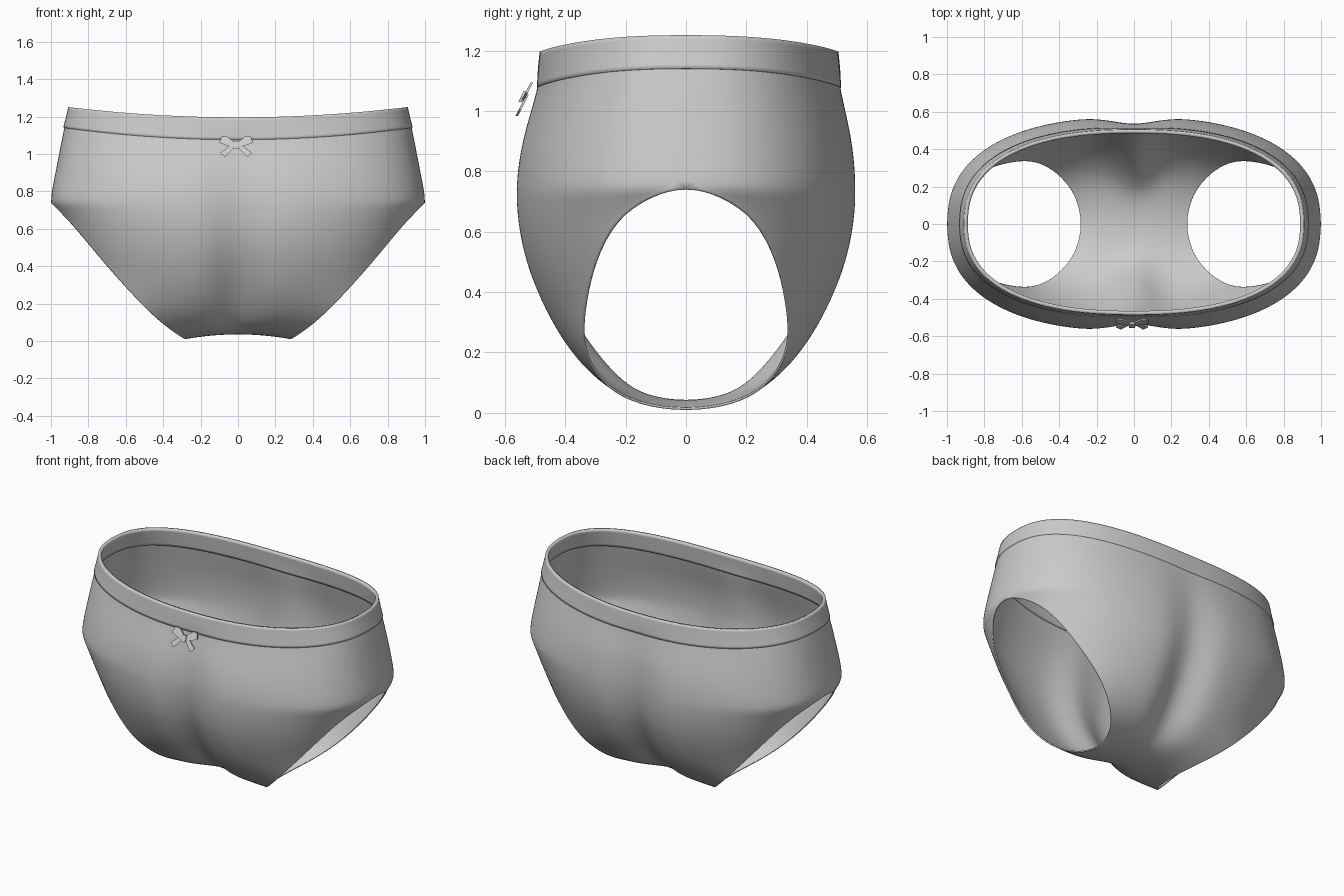
import bpy, bmesh, math
from mathutils import Vector

if "Cube" in bpy.data.objects:
    bpy.data.objects.remove(bpy.data.objects["Cube"])

N = 2.4       # superellipse power of the horizontal sections
COLS = 14     # columns per half row

# rows from waist to crotch:
# centre z, edge z, depth, edge x, edge y (leg opening), centre crease depth, extra depth at back
ROWS = [
    (1.195, 1.250, .480, .905, 0, 0, .02),
    (1.135, 1.195, .487, .917, 0, 0, .02),
    (1.075, 1.140, .495, .932, 0, .008, .02),
    (.930, .950, .545, .968, 0, .025, .01),
    (.820, .830, .567, .992, 0, .04, .003),
    (.750, .748, .573, 1.006, 0, .045, 0),
    (.700, .722, .573, .985, .11, .05, 0),
    (.620, .640, .568, .900, .235, .055, 0),
    (.500, .500, .545, .785, .305, .065, 0),
    (.370, .370, .495, .675, .335, .08, 0),
    (.260, .260, .435, .575, .348, .09, 0),
    (.170, .165, .365, .485, .328, .085, 0),
    (.100, .080, .285, .390, .262, .07, 0),
    (.050, .025, .175, .310, .160, .035, 0),
    (.028, .002, 0, .270, 0, 0, 0),
]


def section(row, side):
    """Points of one front (side=-1) or back (side=1) row, left to right."""
    zc, ze, depth, ex, ey, crease, extra = row
    if side > 0:
        depth += extra
    ratio = ey / depth if depth else .95
    tmax = math.acos(ratio ** (N / 2))
    half_w = ex / math.sin(tmax) ** (2 / N)
    pts = []
    for i in range(-COLS, COLS + 1):
        t = tmax * (abs(i) / COLS) ** 1.15
        x = half_w * math.sin(t) ** (2 / N)
        y = depth * max(math.cos(t), 0) ** (2 / N)
        y -= crease * math.exp(-(x / .13) ** 2)
        z = zc + (ze - zc) * (x / ex) ** 2
        pts.append((math.copysign(x, i), side * y, z))
    return pts


def shell(name, rows, thickness, offset):
    bm = bmesh.new()
    for side in (-1, 1):
        grid = [[bm.verts.new(p) for p in section(r, side)] for r in rows]
        for a, b in zip(grid, grid[1:]):
            for i in range(2 * COLS):
                bm.faces.new((a[i], b[i], b[i + 1], a[i + 1]))
    bmesh.ops.remove_doubles(bm, verts=bm.verts, dist=1e-4)
    bmesh.ops.recalc_face_normals(bm, faces=bm.faces)
    mid = Vector((0, 0, .7))
    if sum(f.normal.dot(f.calc_center_median() - mid) for f in bm.faces) < 0:
        bmesh.ops.reverse_faces(bm, faces=bm.faces)
    me = bpy.data.meshes.new(name)
    bm.to_mesh(me)
    bm.free()
    me.shade_smooth()
    ob = bpy.data.objects.new(name, me)
    bpy.context.collection.objects.link(ob)
    sub = ob.modifiers.new("smooth", 'SUBSURF')
    sub.levels = sub.render_levels = 2
    sol = ob.modifiers.new("cloth", 'SOLIDIFY')
    sol.thickness, sol.offset = thickness, offset
    return ob


# fabric body and waistband
shell("briefs_body", ROWS[1:], .008, -1)
shell("waistband", ROWS[:3], .02, -.5)


def ribbon(bm, outline, lift=0, thick=.008):
    """Flat ribbon piece from an (x, z) outline, leaning out at the bottom."""
    rings = []
    for d in (0, thick):
        rings.append([bm.verts.new((x - .01, -.503 - (1.09 - z) * .5 - lift - d, z))
                      for x, z in outline])
    a, b = rings
    bm.faces.new(a)
    bm.faces.new(b[::-1])
    for i in range(len(a)):
        j = (i + 1) % len(a)
        bm.faces.new((a[i], b[i], b[j], a[j]))


# bow: two loops, two tails and a knot
bm = bmesh.new()
for s in (-1, 1):
    loop = [(.005, 1.035), (.005, 1.06), (.045, 1.092), (.078, 1.094), (.09, 1.06), (.05, 1.045)]
    tail = [(.0, 1.045), (.02, 1.055), (.085, 1.005), (.06, .983)]
    ribbon(bm, [(s * x, z) for x, z in loop], .006)
    ribbon(bm, [(s * x, z) for x, z in tail])
ribbon(bm, [(-.016, 1.03), (.016, 1.03), (.018, 1.048), (.014, 1.066), (-.014, 1.066), (-.018, 1.048)],
       .01, .012)
bmesh.ops.recalc_face_normals(bm, faces=bm.faces)
me = bpy.data.meshes.new("bow")
bm.to_mesh(me)
bm.free()
bpy.context.collection.objects.link(bpy.data.objects.new("bow", me))
